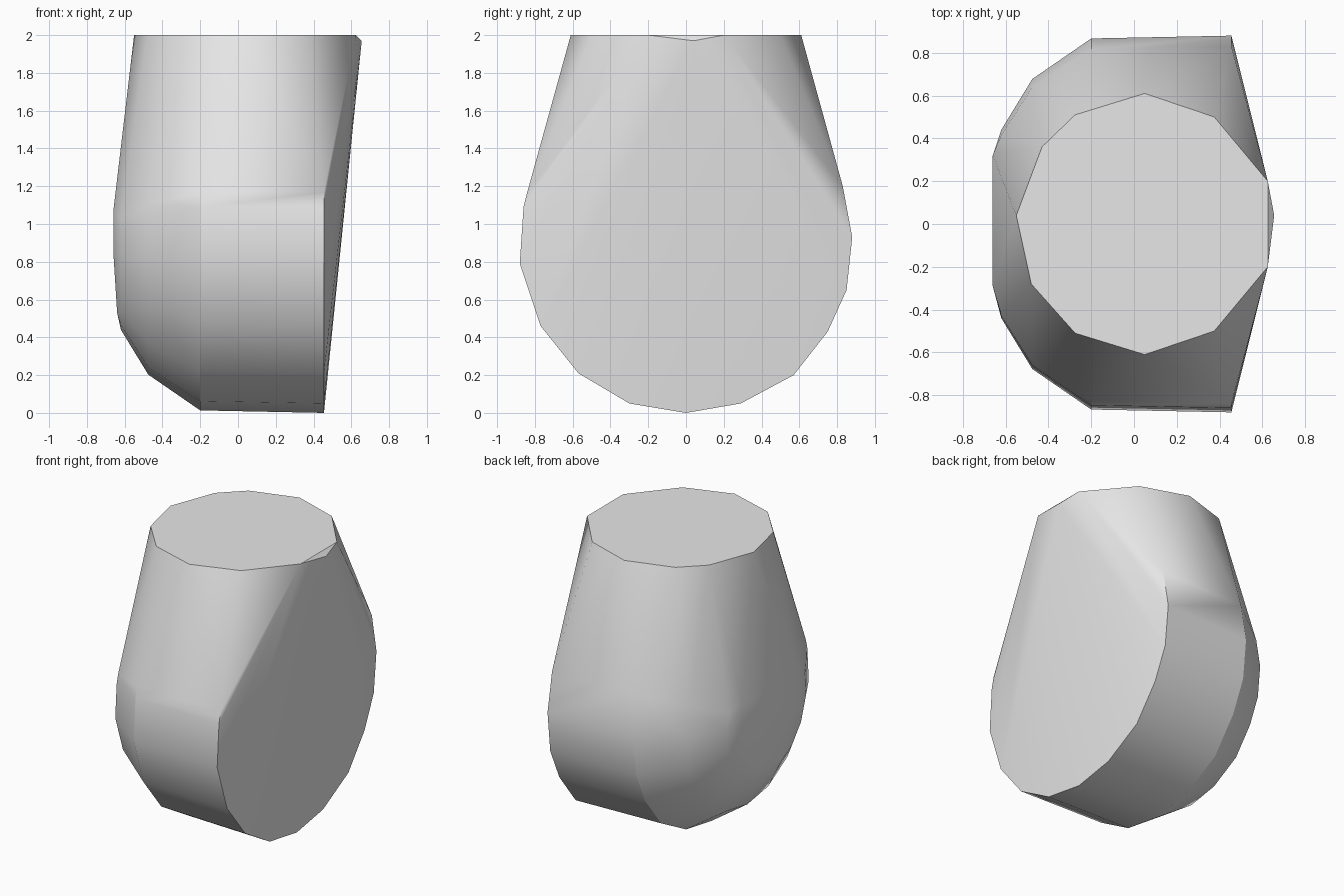
import bpy
import bmesh
import math

cube = bpy.data.objects.get("Cube")
if cube:
    bpy.data.objects.remove(cube, do_unlink=True)

grey = bpy.data.materials.new("light grey")
grey.use_nodes = True
colour = (0.8, 0.8, 0.8, 1)
grey.diffuse_color = colour
grey.node_tree.nodes["Principled BSDF"].inputs["Base Color"].default_value = colour

CENTRE_Z = 0.88
# Rounded lower outline, as (y, z)
OUTLINE = [(0.83, 1.2), (0.88, 0.93), (0.85, 0.65), (0.75, 0.43), (0.57, 0.2),
           (0.29, 0.05), (0, 0), (-0.3, 0.05), (-0.57, 0.21), (-0.77, 0.46),
           (-0.88, 0.79), (-0.86, 1.09), (-0.84, 1.17)]
# Cross-sections from the flat side to the domed side, as (x, scale)
SECTIONS = [(0.455, 1), (-0.2, 0.985), (-0.475, 0.77), (-0.62, 0.5)]
# Flat top outline, as (x, y)
TOP = [(0.625, 0.2), (0.375, 0.5), (0.05, 0.61), (-0.275, 0.51), (-0.43, 0.36),
       (-0.55, 0.04), (-0.48, -0.28), (-0.275, -0.51), (0.05, -0.61),
       (0.375, -0.5), (0.625, -0.2)]

points = [(x, y * s, CENTRE_Z + (z - CENTRE_Z) * s)
          for x, s in SECTIONS for y, z in OUTLINE]
points += [(x, y, 2) for x, y in TOP]
# Tip of the slanted side, and the cap of the dome
points.append((0.655, 0.04, 1.97))
points += [(-0.66, y, z) for y in (0.32, -0.29) for z in (0.85, 1.07)]
points += [(-0.64, y, 0.53) for y in (0.15, -0.15)]

# Wrap all sections in one tight shell
bm = bmesh.new()
for p in points:
    bm.verts.new(p)
hull = bmesh.ops.convex_hull(bm, input=bm.verts[:])
loose = {v for v in hull["geom_interior"] + hull["geom_unused"]
         if isinstance(v, bmesh.types.BMVert)}
bmesh.ops.delete(bm, geom=list(loose), context="VERTS")
bmesh.ops.dissolve_limit(bm, angle_limit=math.radians(0.5),
                         verts=bm.verts[:], edges=bm.edges[:])
bmesh.ops.recalc_face_normals(bm, faces=bm.faces[:])
mesh = bpy.data.meshes.new("rounded_body")
bm.to_mesh(mesh)
bm.free()
mesh.materials.append(grey)
body = bpy.data.objects.new("rounded_body", mesh)
bpy.context.collection.objects.link(body)

# Smooth the curved sides, keeping the hard rims
bpy.ops.object.select_all(action="DESELECT")
body.select_set(True)
bpy.context.view_layer.objects.active = body
bpy.ops.object.shade_smooth_by_angle(angle=math.radians(30))
